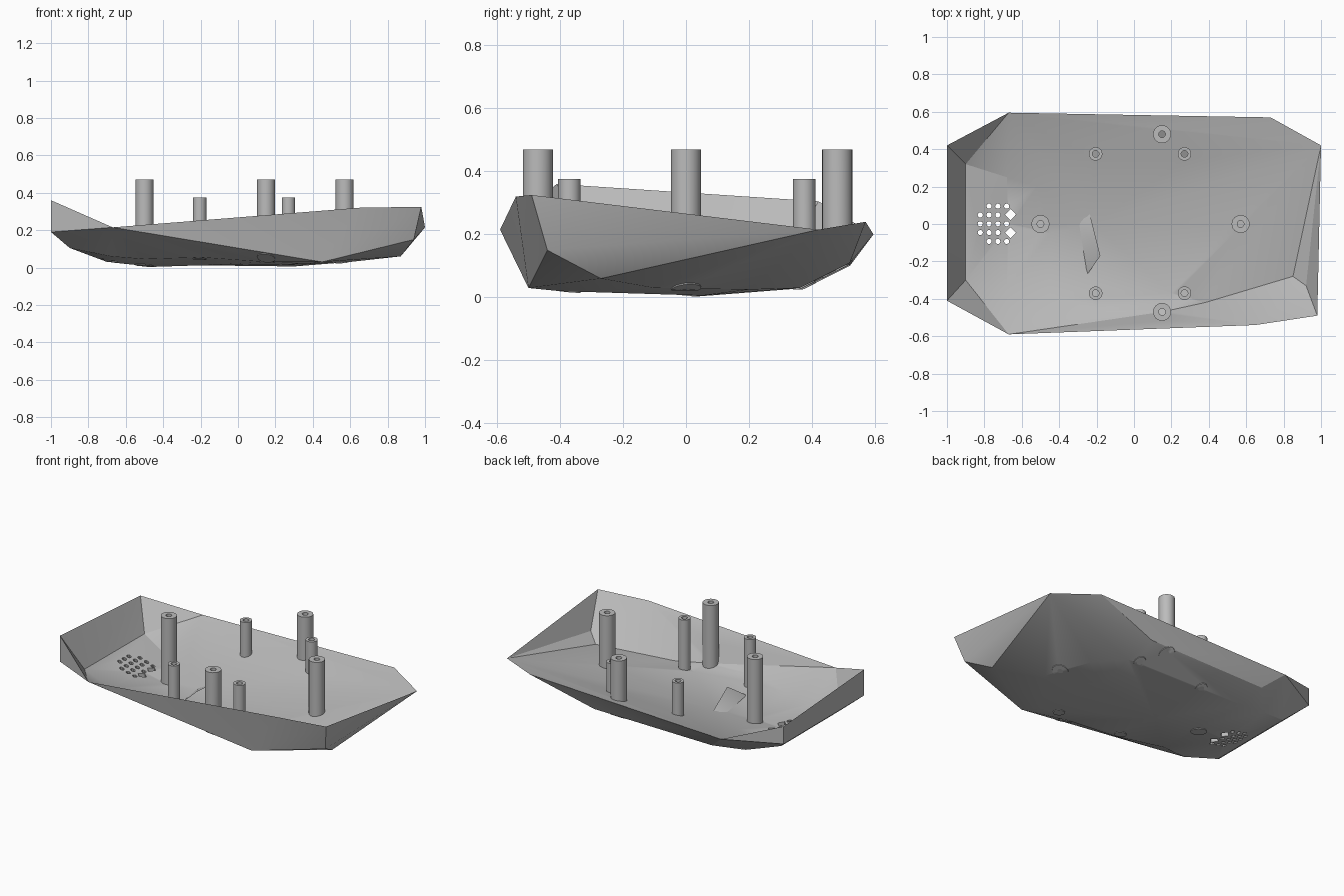
import bpy, math
from mathutils import Vector
from mathutils.bvhtree import BVHTree
from mathutils.geometry import delaunay_2d_cdt

cube = bpy.data.objects.get("Cube")
if cube:
    bpy.data.objects.remove(cube, do_unlink=True)

# One plain grey plastic
grey = bpy.data.materials.new("grey plastic")
grey.use_nodes = True
colour = (0.5, 0.5, 0.5, 1)
grey.diffuse_color = colour
grey.node_tree.nodes["Principled BSDF"].inputs["Base Color"].default_value = colour


def add_object(name, verts, faces, angle=30):
    mesh = bpy.data.meshes.new(name)
    mesh.from_pydata(verts, [], faces)
    mesh.materials.append(grey)
    obj = bpy.data.objects.new(name, mesh)
    bpy.context.collection.objects.link(obj)
    bpy.ops.object.select_all(action="DESELECT")
    obj.select_set(True)
    bpy.context.view_layer.objects.active = obj
    bpy.ops.object.shade_smooth_by_angle(angle=math.radians(angle))


def circle(x, y, r, n):
    return [Vector((x + r * math.cos(math.tau * i / n), y + r * math.sin(math.tau * i / n)))
            for i in range(n)]


def ring_edges(start, n):
    return [(start + i, start + (i + 1) % n) for i in range(n)]


def add_sheet(name, rim, inside, chains, holes):
    """Skin a rim and inner points, cut round holes, and return its height function."""
    points = {**rim, **inside}
    names = list(points)
    base = [Vector(p) for p in points.values()]
    edges = ring_edges(0, len(rim))
    for chain in chains:
        edges += [(names.index(a), names.index(b)) for a, b in zip(chain, chain[1:])]
    flat, cuts, faces = delaunay_2d_cdt([p.xy for p in base], edges, [], 0, 1e-5)[:3]

    def match(p, default=None):
        near = min(base, key=lambda b: (b.xy - p).length)
        return near.z if (near.xy - p).length < 1e-3 else default

    tree = BVHTree.FromPolygons([(p.x, p.y, match(p, .05)) for p in flat], faces)

    def height(p):
        known = match(p)
        if known is not None:
            return known
        for shrink in (1, .9995, .995):
            hit = tree.ray_cast(Vector((p.x * shrink, p.y * shrink, 2)), Vector((0, 0, -1)))[0]
            if hit:
                return hit.z
        return .05

    plan, cuts = list(flat), list(cuts)
    for hole in holes:
        cuts += ring_edges(len(plan), hole[3])
        plan += circle(*hole)
    plan, _, faces = delaunay_2d_cdt(plan, cuts, [], 0, 1e-5)[:3]

    def is_solid(face):
        centre = sum((plan[i] for i in face), Vector((0, 0))) / len(face)
        return all((centre - Vector(h[:2])).length > h[2] * math.cos(math.pi / h[3]) for h in holes)

    add_object(name, [(p.x, p.y, height(p)) for p in plan], [f for f in faces if is_solid(f)], 25)
    return height


# Posts: x, y, radius, top
posts = [(x, y, .048, .47) for x, y in ((-.5, 0), (.57, 0), (.15, .48), (.15, -.47))]
posts += [(x, y, .036, .375) for x in (-.205, .27) for y in (-.37, .375)]
BORE = .018

# A grille of small vents and two torn slots
vents = []
for col in range(4):
    for row in range(5):
        if not (col == 0 and row in (0, 4)) and not (col == 3 and row in (1, 3)):
            vents.append((-.822 + col * .047, -.093 + row * .047, .014, 10))
vents += [(-.66, y, .03, 4) for y in (-.047, .05)]

# Outer shell
rim = dict(
    end_front=(-1, -.41, .19), front_left=(-.67, -.59, .215), front_right=(.65, -.54, .32),
    side_front=(.98, -.49, .325), side_back=(1, .42, .215), back_right=(.73, .57, .24),
    back_left=(-.67, .595, .2), end_back=(-1, .42, .19))
bowl = dict(
    keel=(.45, -.5, .03), chin=(.87, -.27, .06), cheek=(.94, -.44, .15),
    heel_front=(-.9, -.3, .105), heel_back=(-.9, .3, .105),
    step_front=(-.68, -.35, .06), step_mid=(-.7, 0, .03), step_back=(-.69, .37, .05),
    bay_a=(-.5, -.32, .045), bay_b=(-.2, -.42, .055), bay_c=(.15, -.42, .03),
    floor_a=(-.45, .05, .004), floor_b=(-.2, -.05, .012), floor_c=(.3, .05, .006),
    floor_d=(.6, -.1, .03), floor_e=(.5, .2, .025), floor_f=(.38, -.4, .02),
    wall_a=(-.55, .52, .1), wall_b=(.3, .52, .11),
    curb_a=(-.52, .38, .03), curb_b=(.35, .36, .03))
outer_height = add_sheet("outer_shell", rim, bowl, [
    ("front_left", "keel", "side_front"),
    ("keel", "chin", "cheek", "side_front"),
    ("keel", "cheek", "side_back", "chin", "floor_d", "side_back"),
    ("floor_e", "side_back", "curb_b", "curb_a"),
    ("side_back", "wall_b", "wall_a"),
    ("end_front", "heel_front", "heel_back", "end_back"),
    ("heel_front", "front_left", "step_front", "step_mid", "step_back", "back_left", "heel_back"),
    ("floor_a", "floor_b", "floor_f", "chin"),
], [(x, y, BORE, 12) for x, y, r, top in posts] + vents)

# Inner lining: a low bay at the front left and a broad slope rising to the back rim
inner_rim = {**rim, "end_front": (-1, -.41, .36), "end_back": (-1, .42, .305)}
lining = dict(
    heel_front=(-.9, -.3, .125), heel_back=(-.9, .32, .12),
    step_front=(-.68, -.35, .08), step_mid=(-.67, 0, .05), step_back=(-.68, .25, .05),
    bay_a=(-.45, -.38, .075), bay_b=(-.2, -.46, .085), bay_c=(.15, -.47, .07),
    basin_a=(-.45, -.05, .035), basin_b=(-.25, -.22, .04),
    slope_a=(-.52, .2, .075), slope_b=(-.22, 0, .05), slope_c=(.2, -.37, .04),
    slope_d=(.38, -.42, .045), slope_e=(.85, -.28, .08), cheek=(.92, -.33, .13))
inner_height = add_sheet("inner_lining", inner_rim, lining, [
    ("back_left", "slope_a", "slope_b", "slope_c", "slope_d", "slope_e", "side_back"),
    ("end_front", "heel_front", "heel_back", "end_back"),
    ("heel_front", "front_left", "step_front", "step_mid", "step_back", "back_left", "heel_back"),
    ("slope_e", "cheek", "side_back"),
    ("cheek", "side_front"),
    ("slope_b", "back_left"),
    ("slope_b", "side_back", "slope_d"),
    ("back_left", "side_back"),
], [(x, y, r * .98, 24) for x, y, r, top in posts] + vents)

# Walls of the vents between the two skins
verts, faces = [], []
for vent in vents:
    n, start = vent[3], len(verts)
    ring = circle(*vent)
    verts += [(p.x, p.y, outer_height(p)) for p in ring] + [(p.x, p.y, inner_height(p)) for p in ring]
    faces += [(a, b, b + n, a + n) for a, b in ring_edges(start, n)]
add_object("vent_walls", verts, faces)

# Upright end panel with its two triangular cheeks
corners = [rim["end_front"], inner_rim["end_front"], inner_rim["end_back"], rim["end_back"],
           rim["front_left"], rim["back_left"]]
add_object("end_panel", corners, [(0, 1, 2, 3), (0, 4, 1), (3, 2, 5)])

# Small folded fin on the floor
add_object("floor_fin", [(-.24, .07, .06), (-.295, .01, .045), (-.25, -.27, .045), (-.18, -.17, .12)],
           [(0, 1, 3), (1, 2, 3)])

# Posts with blind bores, whose feet follow the shell
for number, (x, y, r, top) in enumerate(posts, 1):
    n = 24
    outer, inner = circle(x, y, r, n), circle(x, y, BORE, n)
    foot_out, foot_in = ([(p.x, p.y, max(outer_height(p) - .004, 0)) for p in ring] for ring in (outer, inner))
    rings = [foot_out, [(p.x, p.y, top) for p in outer], [(p.x, p.y, top) for p in inner], foot_in]
    quads = [(a + k * n, b + k * n, b + (k + 1) % 4 * n, a + (k + 1) % 4 * n)
             for k in range(4) for a, b in ring_edges(0, n)]
    quads.append(tuple(range(3 * n, 4 * n)))
    add_object(f"post_{number}", [v for ring in rings for v in ring], quads)
